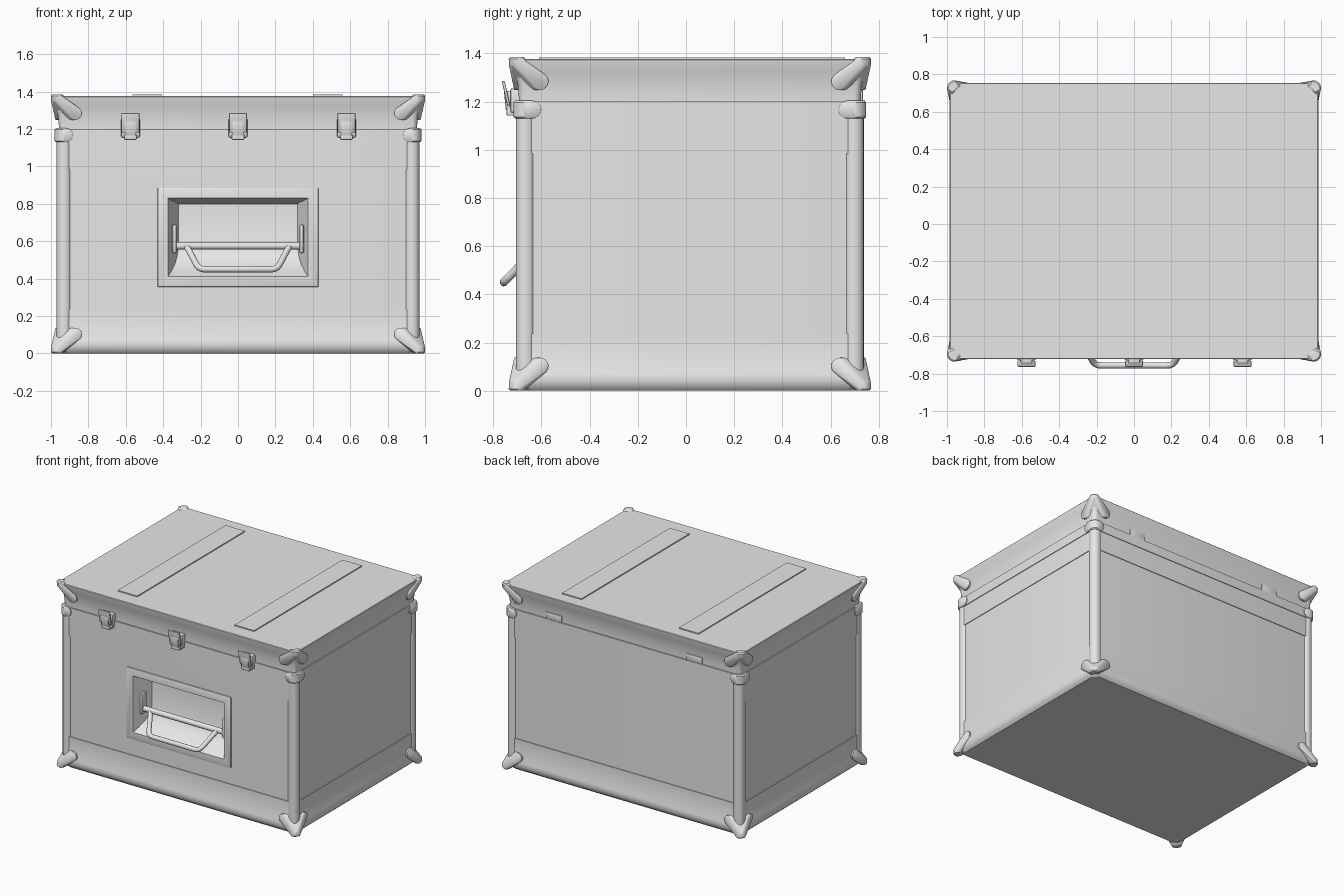
import bpy, bmesh, math
from mathutils import Matrix

cube = bpy.data.objects.get("Cube")
if cube:
    bpy.data.objects.remove(cube, do_unlink=True)

CY = 0.016          # depth centre of the case
DIFF = 0.248        # half width minus half depth
TOP = 1.385
parts = []

grey = bpy.data.materials.new("light_grey")
grey.use_nodes = True
grey.diffuse_color = (0.8, 0.8, 0.8, 1)
grey.node_tree.nodes["Principled BSDF"].inputs["Base Color"].default_value = (0.8, 0.8, 0.8, 1)


def add(name, data):
    ob = bpy.data.objects.new(name, data)
    bpy.context.scene.collection.objects.link(ob)
    data.materials.append(grey)
    parts.append(ob)
    return ob


def finish(name, bm):
    bmesh.ops.recalc_face_normals(bm, faces=bm.faces)
    me = bpy.data.meshes.new(name)
    bm.to_mesh(me)
    bm.free()
    return add(name, me)


def loft(name, loops):
    """Bridge equal-length closed loops and cap both ends."""
    bm = bmesh.new()
    rings = [[bm.verts.new(p) for p in loop] for loop in loops]
    n = len(rings[0])
    for a, b in zip(rings, rings[1:]):
        for i in range(n):
            j = (i + 1) % n
            bm.faces.new((a[i], a[j], b[j], b[i]))
    bm.faces.new(rings[0])
    bm.faces.new(rings[-1])
    return finish(name, bm)


def rounded(cx, cy, hx, hy, r, z, steps=6):
    pts = []
    for q, (sx, sy) in enumerate([(1, 1), (-1, 1), (-1, -1), (1, -1)]):
        for i in range(steps + 1):
            a = math.pi / 2 * (q + i / steps)
            pts.append((cx + sx * (hx - r) + r * math.cos(a),
                        cy + sy * (hy - r) + r * math.sin(a), z))
    return pts


def tier(name, sections, r=0.05):
    """Stacked layer of the case from (height, half width) pairs."""
    return loft(name, [rounded(0, CY, hx, hx - DIFF, r, z) for z, hx in sections])


def box(name, lo, hi, bevel=0.0, tilt=0.0):
    bm = bmesh.new()
    bmesh.ops.create_cube(bm, size=1)
    size = [b - a for a, b in zip(lo, hi)]
    mid = [(a + b) / 2 for a, b in zip(lo, hi)]
    bmesh.ops.scale(bm, vec=size, verts=bm.verts)
    if bevel:
        bmesh.ops.bevel(bm, geom=bm.edges[:], offset=bevel, segments=2,
                        profile=0.5, affect='EDGES')
    bm.transform(Matrix.Translation(mid) @ Matrix.Rotation(tilt, 4, 'X'))
    return finish(name, bm)


def hull(name, pts):
    bm = bmesh.new()
    for p in pts:
        bm.verts.new(p)
    bmesh.ops.convex_hull(bm, input=bm.verts[:])
    loose = [v for v in bm.verts if not v.link_faces]
    bmesh.ops.delete(bm, geom=loose, context='VERTS')
    return finish(name, bm)


def tube(name, pts, radius):
    cu = bpy.data.curves.new(name, 'CURVE')
    cu.dimensions = '3D'
    cu.bevel_depth = radius
    cu.bevel_resolution = 4
    cu.use_fill_caps = True
    sp = cu.splines.new('POLY')
    sp.points.add(len(pts) - 1)
    for p, co in zip(sp.points, pts):
        p.co = (*co, 1)
    return add(name, cu)


# Case body: recessed panels between rails and corner posts
core = tier("body_panels", [(0.05, 0.957), (1.12, 0.957)])
tier("lower_rail", [(0, 0.945), (0.015, 0.962), (0.04, 0.97), (0.07, 0.97),
                    (0.09, 0.962), (0.235, 0.962)])
tier("upper_rail", [(0.985, 0.962), (1.13, 0.962)])
tier("lid_band", [(1.13, 0.967), (1.2, 0.967)])
tier("lid", [(1.14, 0.958), (1.22, 0.958), (1.27, 0.962), (1.32, 0.972),
             (1.36, 0.985), (1.372, 0.986), (1.376, 0.982)], 0.03)

# Lid reinforcing strips
for side, (x0, x1) in zip(("right", "left"), ((-0.565, -0.405), (0.4, 0.56))):
    box(f"lid_strip_{side}", (x0, -0.61, 1.36), (x1, 0.66, 1.384))


def disc(centre, r, axis):
    """Rounded tongue end lying on a front (axis 1) or side (axis 0) face."""
    out = []
    for i in range(16):
        a = math.tau * i / 16
        u, w = r * math.cos(a), r * math.sin(a)
        for grow, depth in ((1, -0.02), (1, -0.003), (0.88, 0)):
            p = list(centre)
            p[1 - axis] += u * grow
            p[2] += w * grow
            p[axis] += depth
            out.append(tuple(p))
    return out


def corner_arc(hx, r, z):
    hy = hx - DIFF
    return [(hx - r + r * math.cos(a), hy - r + r * math.sin(a), z)
            for a in (math.pi / 2 * i / 8 for i in range(9))]


# Corner caps with tongues on both faces, and wrap-around clamps at the lid seam
cap = disc((0.87, 0.73, 0.102), 0.035, 1) + disc((0.977, 0.622, 0.102), 0.035, 0)
cap += corner_arc(0.994, 0.04, 0) + corner_arc(1.0, 0.04, 0.008) + corner_arc(0.999, 0.04, 0.035)
cap += [(0.94, 0.725, 0), (0.972, 0.69, 0)]
clamp = disc((0.92, 0.728, 1.167), 0.037, 1) + disc((0.975, 0.655, 1.167), 0.037, 0)
for z, h in ((1.13, 0.974), (1.137, 0.98), (1.197, 0.98), (1.204, 0.974)):
    clamp += corner_arc(h, 0.05, z)

for sx, xn in ((-1, "right"), (1, "left")):
    for sy, yn in ((-1, "front"), (1, "back")):
        tag = f"{yn}_{xn}"

        def place(pts, flip=False):
            return [(sx * x, CY + sy * y, TOP - z if flip else z) for x, y, z in pts]

        hull(f"bottom_corner_{tag}", place(cap))
        hull(f"top_corner_{tag}", place(cap, True))
        hull(f"seam_clamp_{tag}", place(clamp))
        px, py = sx * 0.93, CY + sy * (0.93 - DIFF)
        loft(f"post_{tag}", [rounded(px, py, 0.04, 0.04, 0.037, z) for z in (0.03, 1.13)])

# Handle recess: a tapered pocket cut through the frame plate and front panel
frame = box("recess_frame", (-0.43, -0.702, 0.355), (0.43, -0.68, 0.885), 0.006)
pocket = loft("pocket_cutter", [
    [(-h, y, z0), (h, y, z0), (h, y, z1), (-h, y, z1)]
    for y, h, z0, z1 in ((-0.78, 0.375, 0.41, 0.83), (-0.702, 0.375, 0.41, 0.83),
                         (-0.66, 0.358, 0.435, 0.82), (-0.61, 0.338, 0.475, 0.811),
                         (-0.58, 0.326, 0.515, 0.805), (-0.56, 0.318, 0.57, 0.8))])
parts.remove(pocket)
for ob in (core, frame):
    mod = ob.modifiers.new("pocket", 'BOOLEAN')
    mod.operation = 'DIFFERENCE'
    mod.solver = 'EXACT'
    mod.object = pocket
    bpy.context.view_layer.objects.active = ob
    bpy.ops.object.modifier_apply(modifier=mod.name)
bpy.data.objects.remove(pocket, do_unlink=True)

# Drop handle
tube("handle_axle", [(-0.352, -0.635, 0.575), (0.352, -0.635, 0.575)], 0.02)
half = [(0.275, 0.572), (0.262, 0.55), (0.222, 0.475), (0.211, 0.46), (0.195, 0.452), (0.178, 0.45)]
path = [(-x, z) for x, z in half] + [(x, z) for x, z in reversed(half)]
tube("handle_grip", [(x, -0.635 - (0.575 - z) * 0.97, z) for x, z in path], 0.017)
for s, n in ((-1, "right"), (1, "left")):
    xs = sorted((s * 0.328, s * 0.352))
    box(f"handle_lug_{n}", (xs[0], -0.662, 0.535), (xs[1], -0.6, 0.69), 0.011)

# Front latches
for x, n in ((-0.575, "right"), (0, "centre"), (0.58, "left")):
    box(f"latch_catch_{n}", (x - 0.034, -0.745, 1.142), (x + 0.034, -0.68, 1.172), 0.005)
    box(f"latch_base_{n}", (x - 0.05, -0.728, 1.155), (x + 0.05, -0.68, 1.255), 0.006)
    box(f"latch_lever_{n}", (x - 0.048, -0.753, 1.18), (x + 0.048, -0.741, 1.287), 0.005, 0.22)
    box(f"latch_hook_{n}", (x - 0.03, -0.752, 1.165), (x + 0.03, -0.71, 1.245), 0.005, 0.1)

# Back hinges
for s, n in ((-1, "right"), (1, "left")):
    box(f"hinge_{n}", (s * 0.58 - 0.065, 0.7, 1.2), (s * 0.58 + 0.065, 0.734, 1.25), 0.003)

# Smooth curved surfaces, keep hard edges
bpy.ops.object.select_all(action='DESELECT')
for ob in parts:
    if ob.type == 'MESH':
        ob.select_set(True)
        bpy.context.view_layer.objects.active = ob
bpy.ops.object.shade_smooth_by_angle(angle=math.radians(32))
